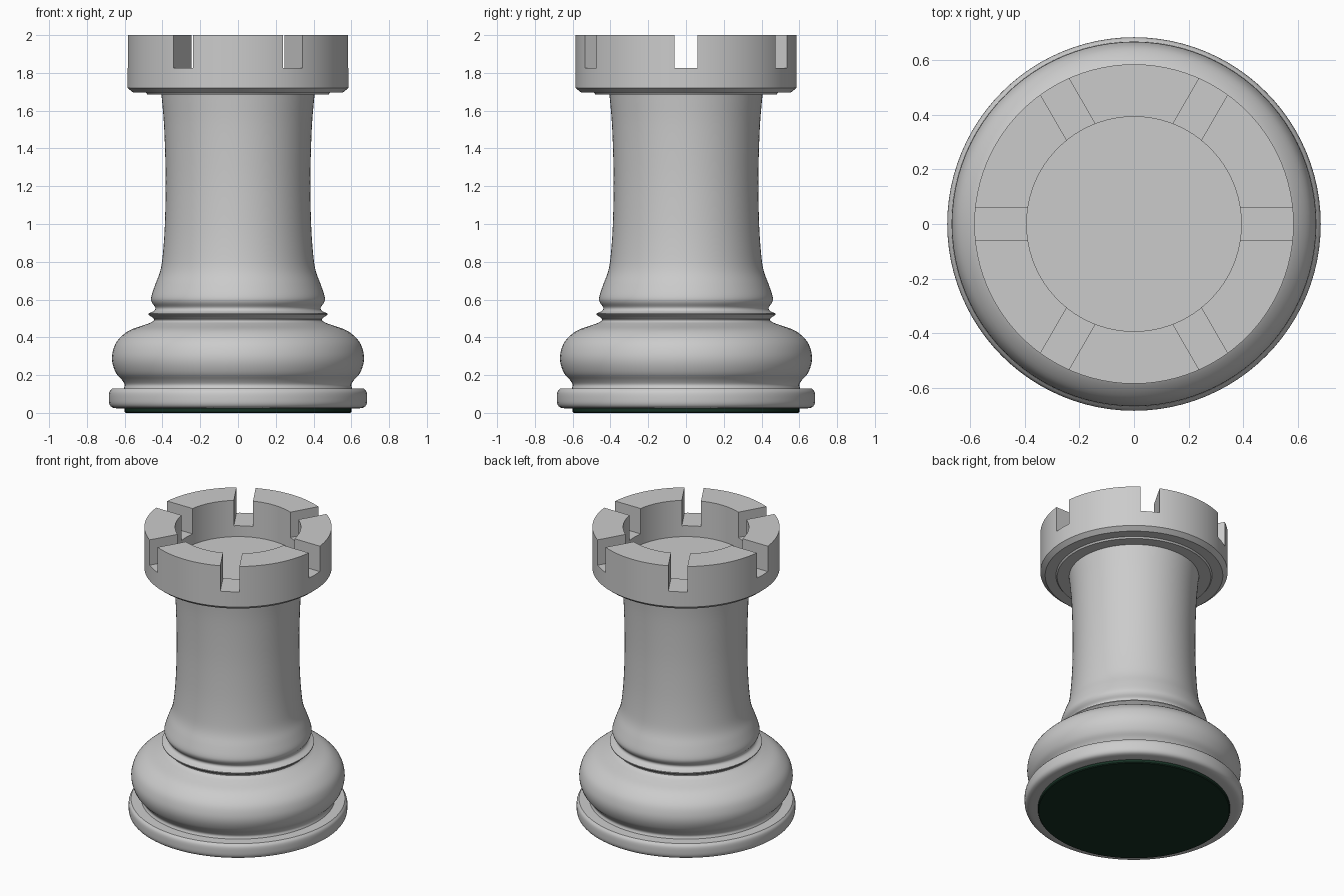
import bpy, bmesh
from math import pi, radians
from mathutils import Vector, Matrix

if "Cube" in bpy.data.objects:
    bpy.data.objects.remove(bpy.data.objects["Cube"])

SEGMENTS = 96


def smooth_run(points, steps=4):
    """Catmull-Rom samples through a run of (radius, height) points."""
    p = [Vector(q) for q in points]
    p = [2 * p[0] - p[1]] + p + [2 * p[-1] - p[-2]]
    out = []
    for a, b, c, d in zip(p, p[1:], p[2:], p[3:]):
        for i in range(steps):
            t = i / steps
            out.append(0.5 * (2 * b + (c - a) * t + (2 * a - 5 * b + 4 * c - d) * t * t
                              + (3 * b - a - 3 * c + d) * t ** 3))
    return out + [p[-2]]


def finish(name, bm):
    bmesh.ops.recalc_face_normals(bm, faces=bm.faces)
    mesh = bpy.data.meshes.new(name)
    bm.to_mesh(mesh)
    bm.free()
    obj = bpy.data.objects.new(name, mesh)
    bpy.context.collection.objects.link(obj)
    return obj


def select_only(obj):
    bpy.ops.object.select_all(action='DESELECT')
    obj.select_set(True)
    bpy.context.view_layer.objects.active = obj


def lathe(name, profile):
    """Spin a profile that starts and ends on the z axis."""
    bm = bmesh.new()
    verts = [bm.verts.new((r, 0, z)) for r, z in profile]
    edges = [bm.edges.new(pair) for pair in zip(verts, verts[1:])]
    bmesh.ops.spin(bm, geom=verts + edges, cent=(0, 0, 0), axis=(0, 0, 1),
                   angle=2 * pi, steps=SEGMENTS, use_merge=True)
    bmesh.ops.remove_doubles(bm, verts=bm.verts, dist=0.0001)
    return finish(name, bm)


def shade(obj):
    select_only(obj)
    bpy.ops.object.shade_smooth_by_angle(angle=radians(32))


# Turned body: foot disc, bulging base, thin collar ring and flared column
foot = smooth_run([(0.61, 0.022), (0.66, 0.027), (0.68, 0.045), (0.684, 0.08),
                   (0.681, 0.11), (0.668, 0.128)])
bulge = smooth_run([(0.605, 0.13), (0.60, 0.15), (0.615, 0.175), (0.645, 0.21),
                    (0.665, 0.265), (0.664, 0.32), (0.64, 0.38), (0.58, 0.434),
                    (0.50, 0.464), (0.458, 0.48), (0.445, 0.497), (0.475, 0.52)])
column = smooth_run([(0.475, 0.526), (0.445, 0.54), (0.438, 0.558), (0.456, 0.585),
                     (0.459, 0.615), (0.438, 0.68), (0.412, 0.75), (0.399, 0.83),
                     (0.388, 0.98), (0.383, 1.18), (0.385, 1.35), (0.392, 1.53),
                     (0.402, 1.65), (0.407, 1.70)])
body = lathe("turned_body", [(0, 0.022)] + foot + bulge + column + [(0, 1.70)])
shade(body)

# Crown: chamfered drum with a sunken floor
crown = lathe("crown", [(0, 1.686), (0.48, 1.686), (0.488, 1.696), (0.555, 1.696),
                        (0.585, 1.72), (0.585, 2.0), (0.393, 2.0), (0.393, 1.75),
                        (0, 1.75)])

# Six slots cut through the crown wall
bm = bmesh.new()
for i in range(6):
    place = (Matrix.Rotation(i * pi / 3, 4, 'Z') @ Matrix.Translation((0.55, 0, 1.975))
             @ Matrix.Diagonal((0.5, 0.12, 0.3, 1)))
    bmesh.ops.create_cube(bm, size=1, matrix=place)
cutter = finish("slot_cutter", bm)
cutter.hide_render = True
cut = crown.modifiers.new("slots", 'BOOLEAN')
cut.operation = 'DIFFERENCE'
cut.solver = 'EXACT'
cut.object = cutter
select_only(crown)
bpy.ops.object.modifier_apply(modifier=cut.name)
bpy.data.objects.remove(cutter)
shade(crown)

# Green felt pad under the foot
felt = lathe("felt_pad", [(0, 0), (0.595, 0), (0.60, 0.005), (0.60, 0.03), (0, 0.03)])
green = bpy.data.materials.new("dark_green_felt")
green.diffuse_color = (0.008, 0.03, 0.017, 1)
green.use_nodes = True
green.node_tree.nodes["Principled BSDF"].inputs["Base Color"].default_value = green.diffuse_color
felt.data.materials.append(green)
shade(felt)
